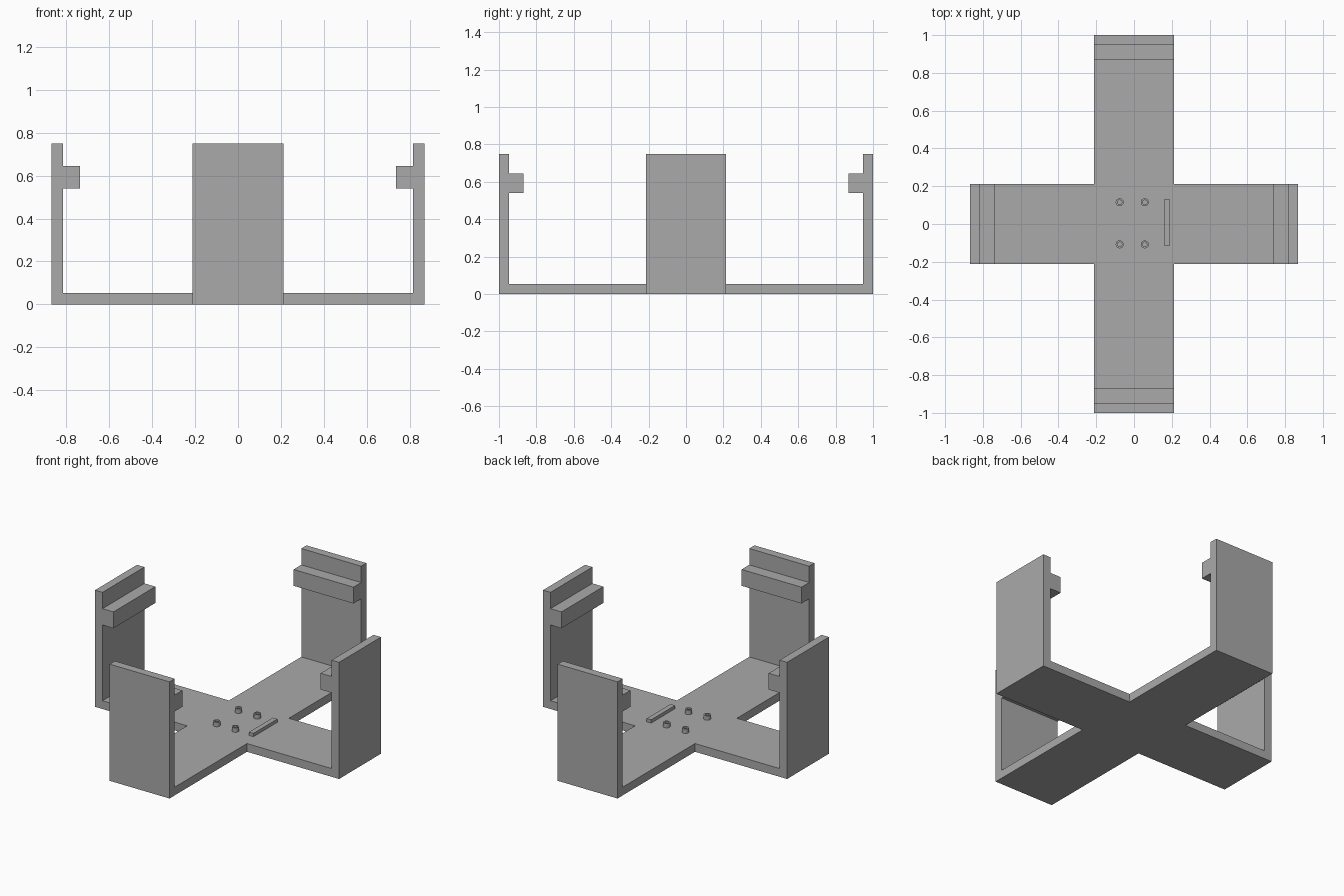
import bpy
import bmesh
from math import pi
from mathutils import Matrix, Vector

if "Cube" in bpy.data.objects:
    bpy.data.objects.remove(bpy.data.objects["Cube"], do_unlink=True)

HALF = 0.213      # half width of every arm
THICK = 0.053     # plate and wall thickness
TOP = 0.75        # wall height
LEDGE = (0.54, 0.645)
LEDGE_DEPTH = 0.131

grey = bpy.data.materials.new("plain_grey")
grey.use_nodes = True
colour = (0.4, 0.4, 0.4, 1)
grey.diffuse_color = colour
grey.node_tree.nodes["Principled BSDF"].inputs["Base Color"].default_value = colour


def finish(name, bm):
    bmesh.ops.remove_doubles(bm, verts=bm.verts[:], dist=1e-4)
    bmesh.ops.recalc_face_normals(bm, faces=bm.faces[:])
    mesh = bpy.data.meshes.new(name)
    bm.to_mesh(mesh)
    bm.free()
    mesh.materials.append(grey)
    obj = bpy.data.objects.new(name, mesh)
    bpy.context.collection.objects.link(obj)
    return obj


def add_arm(bm, reach, angle):
    """Floor, upright wall and inner ledge, left open where it meets the hub."""
    inner, tip = reach - THICK, reach - LEDGE_DEPTH
    low, high = LEDGE
    profile = [(HALF, 0), (reach, 0), (reach, TOP), (inner, TOP), (inner, high),
               (tip, high), (tip, low), (inner, low), (inner, THICK), (HALF, THICK)]
    turn = Matrix.Rotation(angle, 3, "Z")
    sides = [[bm.verts.new(turn @ Vector((x, y, z))) for x, z in profile]
             for y in (-HALF, HALF)]
    for side in sides:
        bm.faces.new(side)
    a, b = sides
    for i in range(len(profile) - 1):
        bm.faces.new((a[i], a[i + 1], b[i + 1], b[i]))


# Cross-shaped cradle: square hub with four upright arms
bm = bmesh.new()
for z in (0, THICK):
    bm.faces.new([bm.verts.new((x * HALF, y * HALF, z))
                  for x, y in ((-1, -1), (1, -1), (1, 1), (-1, 1))])
for i, reach in enumerate((0.868, 1, 0.868, 1)):
    add_arm(bm, reach, i * pi / 2)
finish("cross_cradle", bm)


# Hollow mounting posts on the hub
def add_post(name, x, y, outer=0.021, bore=0.012, height=0.028):
    bm = bmesh.new()
    rings = []
    for radius, z in ((outer, 0), (outer, height), (bore, height), (bore, 0)):
        ring = bmesh.ops.create_circle(
            bm, segments=24, radius=radius,
            matrix=Matrix.Translation((x, y, THICK + z)))["verts"]
        rings.append(ring)
    for r, s in zip(rings, rings[1:]):
        for i in range(len(r)):
            j = (i + 1) % len(r)
            bm.faces.new((r[i], r[j], s[j], s[i]))
    obj = finish(name, bm)
    bpy.ops.object.select_all(action="DESELECT")
    obj.select_set(True)
    bpy.context.view_layer.objects.active = obj
    bpy.ops.object.shade_smooth_by_angle()


for side, x in (("right", -0.076), ("left", 0.057)):
    for end, y in (("front", -0.108), ("back", 0.115)):
        add_post(f"{end}_{side}_post", x, y)

# Low stop rib beside the posts
bm = bmesh.new()
size = Vector((0.032, 0.243, 0.021))
bmesh.ops.create_cube(bm, size=1, matrix=Matrix.Translation(
    (0.174, 0.007, THICK + size.z / 2)) @ Matrix.Diagonal(size).to_4x4())
finish("stop_rib", bm)
